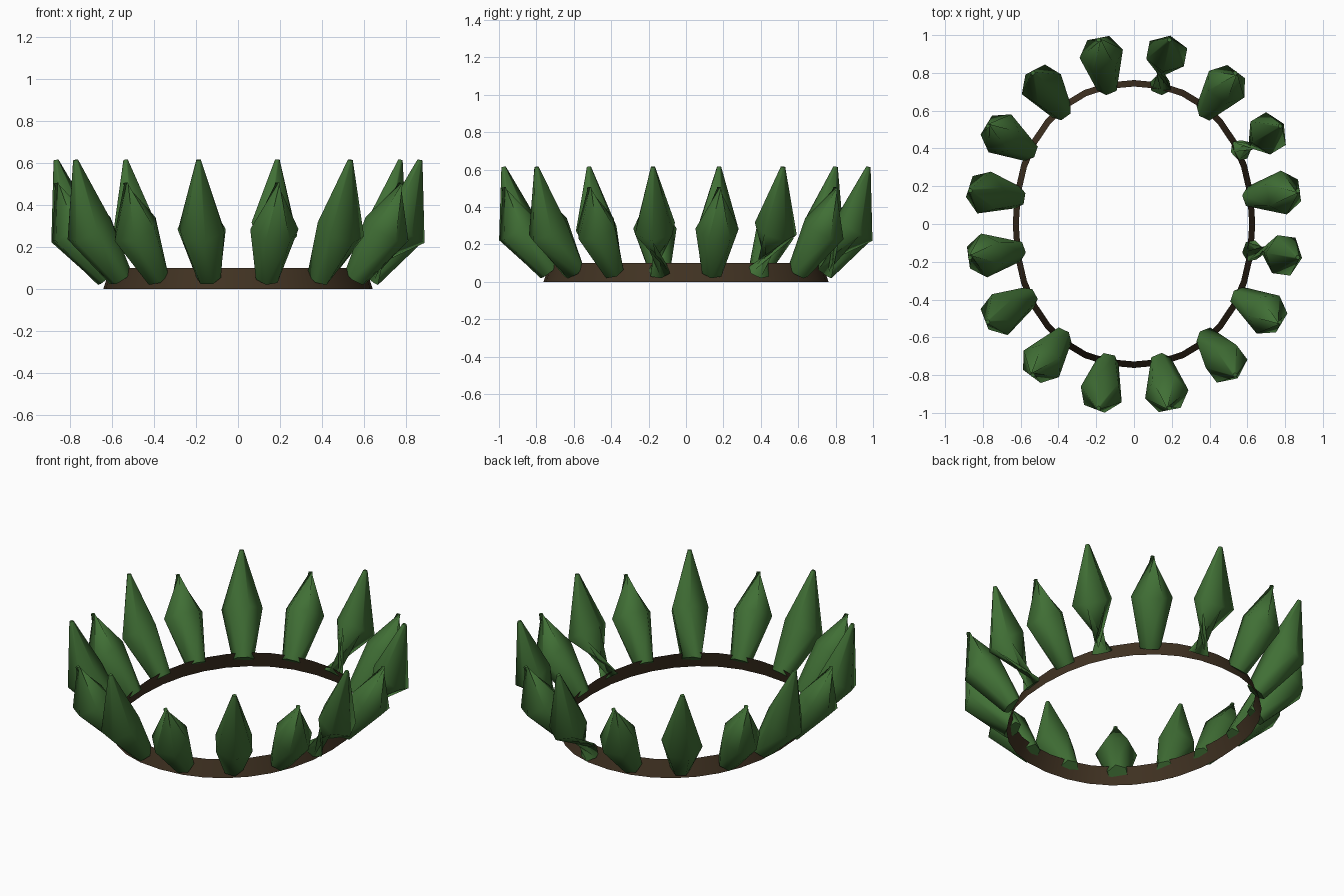
import bpy, bmesh
from math import sin, cos, radians, pi, copysign
from mathutils import Vector

cube = bpy.data.objects.get("Cube")
if cube:
    bpy.data.objects.remove(cube, do_unlink=True)


def material(name, rgb):
    m = bpy.data.materials.new(name)
    m.use_nodes = True
    m.diffuse_color = (*rgb, 1)
    m.node_tree.nodes["Principled BSDF"].inputs["Base Color"].default_value = (*rgb, 1)
    return m


green = material("leaf green", (0.052, 0.16, 0.036))
brown = material("bark brown", (0.052, 0.032, 0.016))


def loft(name, rings, mat, capped, angle):
    """Skin a list of closed point rings and link the result."""
    bm = bmesh.new()
    loops = [[bm.verts.new(p) for p in ring] for ring in rings]
    n = len(loops[0])
    for low, high in zip(loops, loops[1:]):
        for i in range(n):
            j = (i + 1) % n
            bm.faces.new((low[i], low[j], high[j], high[i]))
    if capped:
        bm.faces.new(loops[0][::-1])
        bm.faces.new(loops[-1])
    mesh = bpy.data.meshes.new(name)
    bm.to_mesh(mesh)
    bm.free()
    mesh.materials.append(mat)
    ob = bpy.data.objects.new(name, mesh)
    bpy.context.collection.objects.link(ob)
    bpy.ops.object.select_all(action='DESELECT')
    bpy.context.view_layer.objects.active = ob
    ob.select_set(True)
    bpy.ops.object.shade_smooth_by_angle(angle=radians(angle))


# Oval headband: thin flared band, slightly squarer than an ellipse
def oval(rx, ry, z, n=32):
    def bulge(c):
        return copysign(abs(c) ** 0.92, c)
    angles = [2 * pi * i / n for i in range(n)]
    return [Vector((rx * bulge(cos(a)), ry * bulge(sin(a)), z)) for a in angles]


loft("headband", [oval(0.642, 0.762, 0), oval(0.61, 0.728, 0.1)], brown, False, 40)

# Foot position and outward heading of the leaves in one quarter of the band
quarter = [(0.62, 0.142, 8), (0.56, 0.39, 31), (0.385, 0.6, 53), (0.14, 0.73, 79)]


# Leaves: six-sided spindles that lean outward and then bend upright
def leaf(index, height, turn, base_twist, tip_twist):
    quadrant, step = divmod(index, 4)
    x, y, heading = quarter[step if quadrant % 2 == 0 else 3 - step]
    sx = -1 if quadrant in (1, 2) else 1
    sy = -1 if quadrant > 1 else 1
    foot = Vector((sx * x, sy * y, 0))
    out = Vector((sx * cos(radians(heading)), sy * sin(radians(heading)), 0))
    side = Vector((-out.y, out.x, 0))
    up = Vector((0, 0, 1))
    # each station: outward offset, height, radius, lean, roll
    stations = [(0.0, 0.055, 0.06, 38, turn + base_twist),
                (0.175, 0.285, 0.117, 34, turn),
                (0.25, height, 0.012, 12, turn + tip_twist)]
    rings = []
    for offset, z, r, lean, roll in stations:
        across = out * cos(radians(lean)) - up * sin(radians(lean))
        centre = foot + out * offset + up * z
        rings.append([centre + across * r * cos(t) + side * r * sin(t)
                      for t in (radians(roll + 60 * i) for i in range(6))])
    loft(f"leaf_{index + 1}", rings, green, True, 65)


# Tall leaves alternate with short ones; a few tall ones are twisted at the foot
twists = {1: 165, 3: 135, 13: 70, 15: 135}
for i in range(16):
    if i % 2 == 0:
        leaf(i, 0.505, 30, 15, 150)
    elif i in twists:
        leaf(i, 0.615, 0, twists[i], 0)
    else:
        leaf(i, 0.615, 18, 10, 0)
